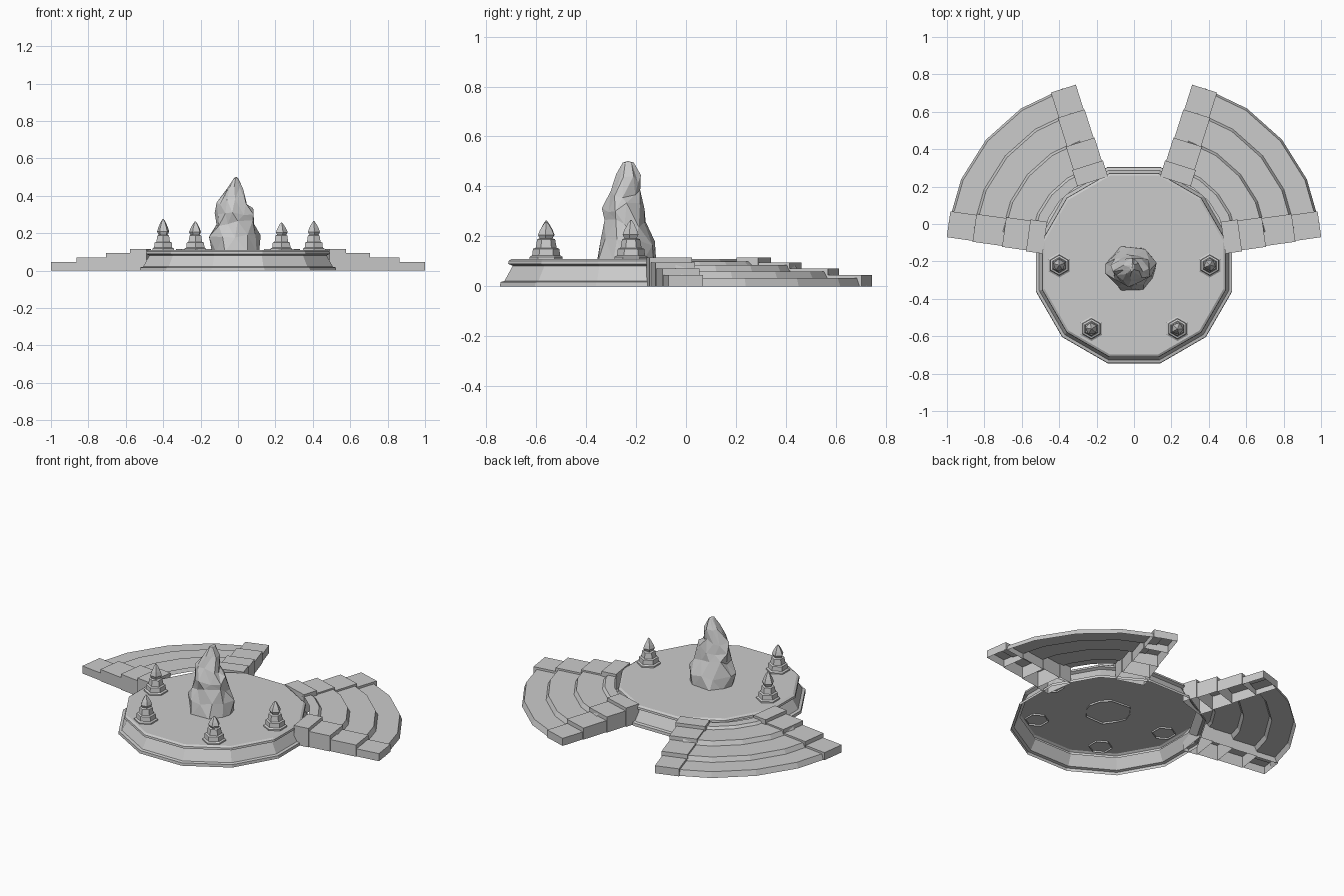
import bpy
import math
import random
from mathutils import Vector

cube = bpy.data.objects.get("Cube")
if cube:
    bpy.data.objects.remove(cube, do_unlink=True)

stone = bpy.data.materials.new("grey_stone")
stone.use_nodes = True
GREY = (0.6, 0.6, 0.6, 1)
stone.diffuse_color = GREY
stone.node_tree.nodes["Principled BSDF"].inputs["Base Color"].default_value = GREY


def add_object(name, verts, faces, mirror=False):
    mesh = bpy.data.meshes.new(name)
    mesh.from_pydata(verts, [], faces)
    mesh.materials.append(stone)
    obj = bpy.data.objects.new(name, mesh)
    bpy.context.scene.collection.objects.link(obj)
    if mirror:
        obj.modifiers.new("Mirror", 'MIRROR').use_mirror_merge = False
    return obj


def lathe(name, centre, profile, angles, closed=True, mirror=False):
    """Sweep an upward (radius, height) profile around a centre; the bottom stays open."""
    n = len(angles)
    verts = [(centre[0] + r * math.cos(a), centre[1] + r * math.sin(a), z)
             for r, z in profile for a in angles]
    faces = []
    for i in range(len(profile) - 1):
        for j in range(n if closed else n - 1):
            k = (j + 1) % n
            faces.append((i * n + j, i * n + k, (i + 1) * n + k, (i + 1) * n + j))
    if closed:
        faces.append(tuple(range(len(verts) - n, len(verts))))
    return add_object(name, verts, faces, mirror)


def ring(sides, offset):
    return [math.radians(offset) + 2 * math.pi * i / sides for i in range(sides)]


# Twelve-sided platform with a flared foot and a rim
flat = 1 / math.cos(math.pi / 12)
platform_profile = [(0.525, 0), (0.523, 0.017), (0.507, 0.021), (0.474, 0.082),
                    (0.492, 0.09), (0.49, 0.102), (0.478, 0.11)]
lathe("platform", (0, -0.22), [(r * flat, z) for r, z in platform_profile], ring(12, 15))

# Fan of curved steps behind each side of the platform
FAN = Vector((0.11, -0.125, 0))
START, END = 8, 72.5
fan_angles = [math.radians(START + (END - START) * i / 4) for i in range(5)]
step_profile = [(0.892, 0), (0.88, 0.033), (0.758, 0.033), (0.745, 0.06),
                (0.603, 0.06), (0.59, 0.086), (0.445, 0.086), (0.432, 0.1), (0.38, 0.1)]
lathe("curved_steps", FAN, step_profile, fan_angles, closed=False, mirror=True)

# Stepped walls that close both ends of each fan: inner radius, outer radius, half width, height
wall_blocks = [(0.37, 0.46, 0.086, 0.115), (0.46, 0.59, 0.08, 0.095),
               (0.59, 0.75, 0.075, 0.071), (0.75, 0.89, 0.07, 0.046)]
BOX = [(0, 1, 5, 4), (1, 2, 6, 5), (2, 3, 7, 6), (3, 0, 4, 7), (4, 5, 6, 7)]
for end_name, degrees in (("front", START), ("back", END)):
    a = math.radians(degrees)
    along = Vector((math.cos(a), math.sin(a), 0))
    across = Vector((-along.y, along.x, 0))
    for i, (r0, r1, w, h) in enumerate(wall_blocks):
        plan = [(r0, -w), (r1, -w), (r1, w), (r0, w)]
        verts = [FAN + along * r + across * s + Vector((0, 0, z))
                 for z in (0, h) for r, s in plan]
        add_object(f"{end_name}_wall_block_{i + 1}", verts, BOX, mirror=True)

# Hexagonal pedestals, each carrying a pointed crystal
pedestal = [(0.066, 0.1), (0.066, 0.118), (0.056, 0.124), (0.053, 0.15),
            (0.042, 0.154), (0.036, 0.188), (0.026, 0.192)]
crystal = [(0.024, 0.188), (0.034, 0.207), (0.026, 0.228), (0.014, 0.25), (0.003, 0.265)]
spots = [(-0.4, -0.22, 1.15), (0.405, -0.22, 1.0), (-0.228, -0.56, 0.97), (0.232, -0.56, 0.9)]
for i, (x, y, stretch) in enumerate(spots):
    lathe(f"pedestal_{i + 1}", (x, y), pedestal, ring(6, 30))
    points = [(r, 0.188 + (z - 0.188) * stretch) for r, z in crystal]
    lathe(f"crystal_{i + 1}", (x, y), points, ring(5, 20 + 40 * i))

# Craggy central rock: jittered rings joined by triangles
# height, centre x, centre y, half width, half depth
rock_rings = [(0.1, -0.01, -0.235, 0.14, 0.122), (0.18, -0.012, -0.235, 0.136, 0.108),
              (0.25, -0.02, -0.24, 0.108, 0.085), (0.315, -0.016, -0.25, 0.106, 0.08),
              (0.365, -0.03, -0.245, 0.08, 0.066), (0.43, -0.014, -0.23, 0.042, 0.046),
              (0.495, -0.01, -0.232, 0.012, 0.022)]
random.seed(4)
SIDES = 10
verts, faces = [], []
last = len(rock_rings) - 1
for i, (z, cx, cy, w, d) in enumerate(rock_rings):
    for j in range(SIDES):
        a = 2 * math.pi * (j + 0.5 * (i % 2) + random.uniform(-0.25, 0.25)) / SIDES
        s = random.uniform(0.86, 1.1)
        lift = random.uniform(-0.02, 0.02) if 0 < i < last else 0
        verts.append((cx + w * s * math.cos(a), cy + d * s * math.sin(a), z + lift))
for i in range(last):
    for j in range(SIDES):
        k = (j + 1) % SIDES
        p, q = i * SIDES + j, i * SIDES + k
        r, t = p + SIDES, q + SIDES
        faces += [(p, q, r), (q, t, r)] if i % 2 == 0 else [(p, q, t), (p, t, r)]
verts.append((-0.01, -0.232, 0.502))
faces += [(last * SIDES + j, last * SIDES + (j + 1) % SIDES, len(verts) - 1)
          for j in range(SIDES)]
add_object("central_rock", verts, faces)
